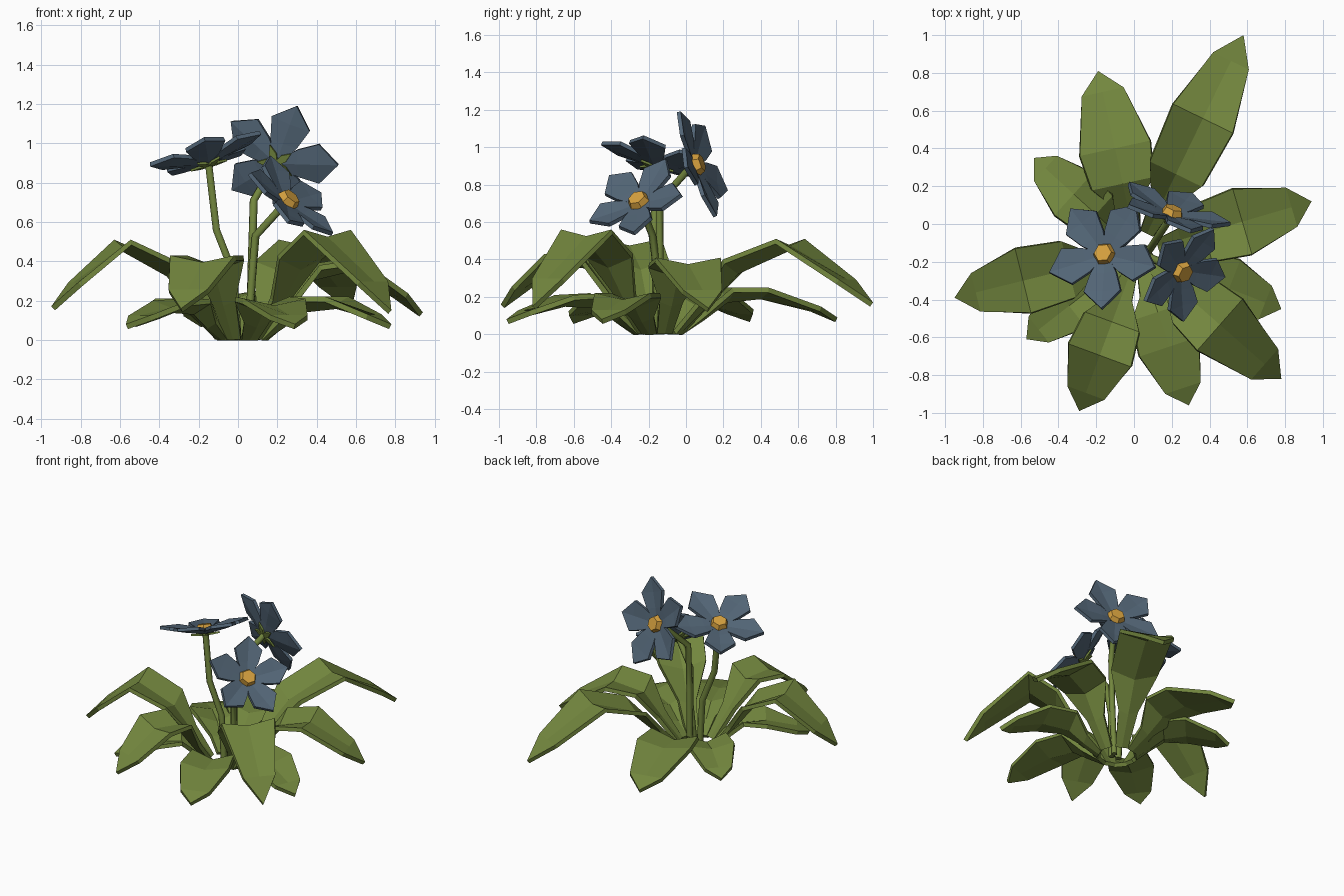
import bpy, bmesh, math
from mathutils import Vector, Matrix

if "Cube" in bpy.data.objects:
    bpy.data.objects.remove(bpy.data.objects["Cube"])


def material(name, rgb):
    m = bpy.data.materials.new(name)
    m.diffuse_color = (*rgb, 1)
    m.use_nodes = True
    m.node_tree.nodes["Principled BSDF"].inputs["Base Color"].default_value = m.diffuse_color
    return m


GREEN = material("leaf green", (0.17, 0.24, 0.048))
BLUE = material("petal blue", (0.085, 0.13, 0.18))
ORANGE = material("centre orange", (0.68, 0.36, 0.05))
ROOT = Vector((0.02, -0.15, 0))


def make_object(name, bm, mat, thickness=0):
    bmesh.ops.recalc_face_normals(bm, faces=bm.faces)
    if thickness and sum(f.normal.z for f in bm.faces) < 0:
        bmesh.ops.reverse_faces(bm, faces=bm.faces)
    mesh = bpy.data.meshes.new(name)
    bm.to_mesh(mesh)
    bm.free()
    mesh.materials.append(mat)
    ob = bpy.data.objects.new(name, mesh)
    bpy.context.collection.objects.link(ob)
    if thickness:
        s = ob.modifiers.new("thickness", 'SOLIDIFY')
        s.thickness = thickness
        s.offset = -1
    return ob


def leaf(name, tip, peak, tip_z, width, bend, shoulder, shoulder_f=0.3):
    """Narrow stalk widening to a folded blade: rows of left edge, midrib, right edge."""
    tip = Vector((tip[0], tip[1], 0))
    d = (tip - ROOT).normalized()
    start = ROOT + d * 0.11
    length = (tip - start).length
    side = Vector((-d.y, d.x, 0))
    # fraction along, edge height, width, depth of the fold
    rows = [(0.0, 0.02, 0.075, 0.0),
            (shoulder_f * 0.5, shoulder * 0.5, 0.12, 0.025),
            (shoulder_f, shoulder, width * 0.87, 0.055),
            (bend, peak, width, 0.035),
            (0.87, tip_z + (peak - tip_z) * 0.36, width * 0.6, 0.0)]
    bm = bmesh.new()
    grid = []
    for f, z, w, fold in rows:
        c = start + d * length * f
        grid.append([bm.verts.new(c + side * w * k / 2 + Vector((0, 0, z - fold * (k == 0))))
                     for k in (-1, 0, 1)])
    for a, b in zip(grid, grid[1:]):
        for i in (0, 1):
            bm.faces.new((a[i], a[i + 1], b[i + 1], b[i]))
    end = bm.verts.new(tip + Vector((0, 0, tip_z)))
    for i in (0, 1):
        bm.faces.new((grid[-1][i], grid[-1][i + 1], end))
    make_object(name, bm, GREEN, 0.028)


# Tall arching leaves, then low spreading leaves
TALL = [((0.58, 1.0), 0.51, 0.17, 0.35, 0.58, 0.40), ((-0.95, -0.39), 0.51, 0.17, 0.35, 0.58, 0.40),
        ((-0.29, -0.99), 0.43, 0.16, 0.35, 0.60, 0.43, 0.36),
        ((0.78, -0.82), 0.56, 0.15, 0.36, 0.52, 0.43),
        ((0.94, 0.12), 0.41, 0.14, 0.36, 0.55, 0.38)]
LOW = [((-0.19, 0.81), 0.25, 0.09, 0.38, 0.52, 0.25), ((-0.53, 0.35), 0.21, 0.09, 0.30, 0.55, 0.21),
       ((-0.57, -0.61), 0.20, 0.08, 0.29, 0.55, 0.21), ((0.29, -0.96), 0.21, 0.08, 0.33, 0.56, 0.22),
       ((0.78, -0.45), 0.22, 0.08, 0.32, 0.58, 0.22)]
for i, p in enumerate(TALL):
    leaf(f"tall_leaf_{i + 1}", *p)
for i, p in enumerate(LOW):
    leaf(f"low_leaf_{i + 1}", *p)


def stem(name, points):
    """Bent tube with six sides."""
    cu = bpy.data.curves.new(name, 'CURVE')
    cu.dimensions = '3D'
    cu.bevel_depth = 0.021
    cu.bevel_resolution = 1
    cu.use_fill_caps = True
    sp = cu.splines.new('POLY')
    sp.points.add(len(points) - 1)
    for q, co in zip(sp.points, points):
        q.co = (*co, 1)
    cu.materials.append(GREEN)
    bpy.context.collection.objects.link(bpy.data.objects.new(name, cu))


def star(name, outline, mat, frame, thickness, turn=0):
    """Five copies of a half-outline (distance, half width, height), mirrored about its midrib."""
    bm = bmesh.new()
    for k in range(5):
        rot = Matrix.Rotation(math.radians(72 * k + turn), 3, 'Z')
        rows = [[bm.verts.new(rot @ Vector((r, s * w, h + 0.014 * abs(s) * (w > 0.05))))
                 for s in (-1, 0, 1)] for r, w, h in outline[:-1]]
        end = bm.verts.new(rot @ Vector((outline[-1][0], 0, outline[-1][2])))
        for i in (0, 1):
            for a, b in zip(rows, rows[1:]):
                bm.faces.new((a[i], a[i + 1], b[i + 1], b[i]))
            bm.faces.new((rows[-1][i], rows[-1][i + 1], end))
    ob = make_object(name, bm, mat, thickness)
    ob.matrix_world = frame


def flower(name, centre, normal, petal_dir, radius):
    z = Vector(normal).normalized()
    x = Vector(petal_dir)
    x = (x - z * x.dot(z)).normalized()
    y = z.cross(x)
    frame = Matrix.Translation(centre) @ Matrix((x, y, z)).transposed().to_4x4()
    # Petals and the small green leaves behind them
    star(name + "_petals", [(0.02, 0.025, 0.0), (0.105, 0.07, 0.012), (radius * 0.68, radius * 0.33, 0.03),
                            (radius, 0, 0.05)], BLUE, frame, 0.022)
    star(name + "_sepals", [(0.0, 0.012, -0.025), (0.05, 0.02, -0.02), (0.10, 0, -0.015)],
         GREEN, frame, 0.012, 36)
    # Orange six-sided centre
    bm = bmesh.new()
    bmesh.ops.create_cone(bm, cap_ends=True, segments=6, radius1=0.064, radius2=0.048, depth=0.04)
    bmesh.ops.translate(bm, verts=bm.verts, vec=(0, 0, 0.02))
    make_object(name + "_centre", bm, ORANGE).matrix_world = frame


# Three flowers: left, back and front
flower("left_flower", (-0.155, -0.16, 0.915), (-0.28, 0.22, 0.93), (-0.02, -1, 0.25), 0.305)
flower("back_flower", (0.20, 0.05, 0.905), (0.28, 0.88, 0.31), (1, -0.32, -0.1), 0.31)
flower("front_flower", (0.25, -0.25, 0.705), (0.62, -0.40, 0.68), (0, -0.28, -0.12), 0.28)
stem("left_stem", [(0.0, -0.16, 0), (-0.02, -0.16, 0.33), (-0.11, -0.17, 0.56), (-0.15, -0.16, 0.90)])
stem("back_stem", [(0.06, -0.13, 0), (0.07, -0.14, 0.40), (0.08, -0.14, 0.71), (0.19, 0.03, 0.90)])
stem("front_stem", [(0.05, -0.17, 0), (0.07, -0.15, 0.30), (0.09, -0.18, 0.53), (0.24, -0.245, 0.695)])
